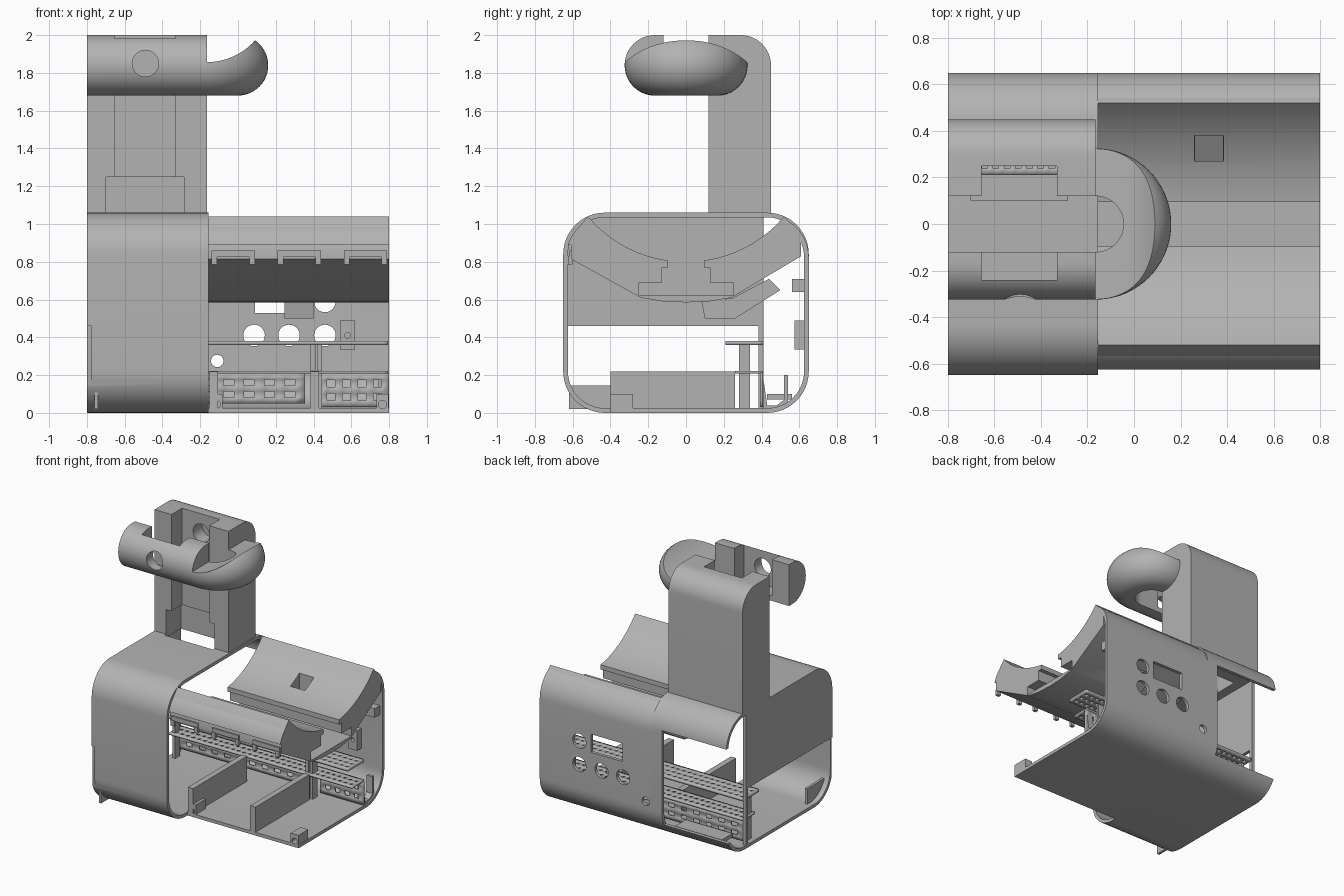
import bpy, bmesh
from math import sin, cos, pi, radians, sqrt
from mathutils import Vector

if "Cube" in bpy.data.objects:
    bpy.data.objects.remove(bpy.data.objects["Cube"], do_unlink=True)

grey = bpy.data.materials.new("plain grey")
grey.use_nodes = True
grey.diffuse_color = (0.45, 0.45, 0.45, 1)
grey.node_tree.nodes["Principled BSDF"].inputs["Base Color"].default_value = grey.diffuse_color


def finish(name, bm):
    bmesh.ops.recalc_face_normals(bm, faces=bm.faces)
    mesh = bpy.data.meshes.new(name)
    bm.to_mesh(mesh)
    bm.free()
    mesh.materials.append(grey)
    ob = bpy.data.objects.new(name, mesh)
    bpy.context.collection.objects.link(ob)
    return ob


def loft(name, rings):
    """Solid through matching closed rings of points, capped at both ends."""
    bm = bmesh.new()
    loops = [[bm.verts.new(p) for p in ring] for ring in rings]
    n = len(loops[0])
    for a, b in zip(loops, loops[1:]):
        for i in range(n):
            j = (i + 1) % n
            bm.faces.new((a[i], a[j], b[j], b[i]))
    bm.faces.new(loops[0])
    bm.faces.new(loops[-1])
    return finish(name, bm)


def prism(name, profile, x0, x1):
    return loft(name, [[(x, y, z) for y, z in profile] for x in (x0, x1)])


def box(name, x0, x1, y0, y1, z0, z1):
    return prism(name, [(y0, z0), (y1, z0), (y1, z1), (y0, z1)], x0, x1)


def rod(name, x, z, r, y0, y1):
    circle = [(x + r * cos(i * pi / 16), z + r * sin(i * pi / 16)) for i in range(32)]
    return loft(name, [[(u, y, v) for u, v in circle] for y in (y0, y1)])


def arc(cy, cz, r, a0, a1, n=12):
    angles = [radians(a0 + (a1 - a0) * i / n) for i in range(n + 1)]
    return [(cy + r * cos(a), cz + r * sin(a)) for a in angles]


def rounded(y0, y1, z0, z1, r):
    return (arc(y1 - r, z0 + r, r, -90, 0) + arc(y1 - r, z1 - r, r, 0, 90)
            + arc(y0 + r, z1 - r, r, 90, 180) + arc(y0 + r, z0 + r, r, 180, 270))


def cut(ob, *cutters):
    for c in cutters:
        mod = ob.modifiers.new("cut", "BOOLEAN")
        mod.operation = "DIFFERENCE"
        mod.solver = "EXACT"
        mod.object = c
        bpy.context.view_layer.objects.active = ob
        bpy.ops.object.modifier_apply(modifier=mod.name)
        bpy.data.objects.remove(c, do_unlink=True)
    return ob


def perforated(name, origin, u, v, nu, nv, thick):
    """Board spanned by u and v with a regular grid of openings."""
    bm = bmesh.new()
    o, u, v = Vector(origin), Vector(u), Vector(v)
    cu, cv = 2 * nu + 1, 2 * nv + 1
    pts = [[bm.verts.new(o + u * (i / cu) + v * (j / cv)) for j in range(cv + 1)]
           for i in range(cu + 1)]
    for i in range(cu):
        for j in range(cv):
            if not (i % 2 and j % 2):
                bm.faces.new((pts[i][j], pts[i + 1][j], pts[i + 1][j + 1], pts[i][j + 1]))
    ob = finish(name, bm)
    mod = ob.modifiers.new("thickness", "SOLIDIFY")
    mod.thickness = thick
    mod.offset = 0
    return ob


# Body shell: full wrap on one side, open front and top on the other
WALL = 0.025
SPLIT = -0.155


def shell(name, x0, x1, y0, y1, top):
    ob = prism(name, rounded(y0, y1, 0, top, 0.22), x0, x1)
    inner = rounded(y0 + WALL, y1 - WALL, WALL, top - WALL, 0.22 - WALL)
    return cut(ob, prism("hollow", inner, x0 - 0.1, x1 + 0.1))


wrap = shell("wrap_shell", -0.8, SPLIT, -0.65, 0.65, 1.06)
cut(wrap,
    box("back_opening", -0.9, -0.25, 0.5, 0.8, 0.12, 0.86),
    box("top_opening", -0.7, -0.285, 0.1, 0.3, 0.9, 1.2),
    box("side_notch", -0.9, -0.775, -0.8, -0.637, 0.04, 0.46))

tray = shell("open_shell", SPLIT, 0.8, -0.635, 0.65, 1.045)
cut(tray,
    box("front_opening", -0.3, 0.9, -0.8, -0.4, -0.1, 0.89),
    box("cradle_opening", -0.3, 0.9, -0.52, 0.52, 0.6, 1.2),
    box("window", 0.09, 0.36, 0.5, 0.8, 0.53, 0.67))
for hx, hz, hr in ((0.085, 0.41, 0.057), (0.27, 0.41, 0.057), (0.46, 0.41, 0.057),
                   (0.46, 0.59, 0.057), (-0.11, 0.275, 0.033)):
    cut(tray, rod("port", hx, hz, hr, 0.5, 0.8))

# Side wall with its post down to the floor
side = [(0.41, 0.01), (0.41, 1.045), (-0.43, 1.045)] + arc(-0.43, 0.84, 0.205, 90, 180)
side += [(-0.635, 0.46), (0.385, 0.46), (0.385, 0.01)]
prism("side_wall", side, -0.8, -0.775)
box("side_sill", -0.76, -0.74, -0.62, -0.4, 0.02, 0.145)

# Curved cradle with a stepped slot along its middle
R = 0.683
cradle_profile = [(-0.57, 0.98), (-0.61, 0.9), (-0.61, 0.815), (-0.24, 0.61), (-0.12, 0.59),
                  (0, 0.585), (0.12, 0.59), (0.24, 0.61), (0.61, 0.83), (0.61, 0.9), (0.57, 0.98)]
cradle_profile += [(0.52 - 1.04 * i / 24, 1.483 - sqrt(R * R - (0.52 - 1.04 * i / 24) ** 2))
                   for i in range(25)]
half = [(0.25, 0.622), (0.25, 0.69), (0.126, 0.69), (0.126, 0.77), (0.095, 0.77), (0.095, 0.95)]
slot = half + [(-y, z) for y, z in reversed(half)]
cradle = prism("cradle", cradle_profile, SPLIT, 0.8)
cut(cradle, prism("slot", slot, -0.3, 0.9),
    box("chute_hole", 0.26, 0.385, 0.27, 0.38, 0.5, 1.1))

# Chute below the cradle
chute = prism("chute", [(0.08, 0.6), (0.1, 0.5), (0.26, 0.5), (0.5, 0.65), (0.44, 0.71),
                        (0.24, 0.605)], 0.245, 0.4)
cut(chute, prism("chute_bore", [(0.12, 0.7), (0.13, 0.52), (0.25, 0.52), (0.42, 0.63),
                                (0.4, 0.8)], 0.262, 0.383))

# Three clips under the front lip
for cx in (-0.025, 0.325, 0.675):
    box("clip_bar", cx - 0.115, cx + 0.115, -0.62, -0.605, 0.825, 0.86)
    for s in (-1, 1):
        box("clip_foot", cx + s * 0.1 - 0.015, cx + s * 0.1 + 0.015, -0.625, -0.6, 0.785, 0.83)

# Upright column
column = prism("column", [(0.12, 1.04), (0.45, 1.04)] + arc(0.29, 1.84, 0.16, 0, 90)
               + [(0.12, 2.0)], -0.8, -0.165)
cut(column,
    box("channel", -0.655, -0.33, 0.0, 0.25, 1.1, 2.2),
    box("foot_recess", -0.7, -0.285, 0.0, 0.3, 0.9, 1.25),
    rod("column_bore", -0.49, 1.85, 0.07, 0.1, 0.36))

# Front arm of the holder
arm = prism("holder_arm", [(-0.12, 2.0)] + arc(-0.165, 1.84, 0.16, 90, 270, 24)
            + [(-0.12, 1.68)], -0.8, -0.165)
cut(arm, box("arm_pocket", -0.655, -0.33, -0.24, 0.0, 1.72, 2.2),
    rod("arm_bore", -0.49, 1.85, 0.07, -0.5, 0.0))

# Rounded bend of the holder, scooped on top
section = [(0.12, 1.68)] + arc(0.165, 1.84, 0.16, -90, 90, 24) + [(0.12, 2.0)]
turns = [radians(-90 + 180 * i / 40) for i in range(41)]
bend = loft("holder_bend", [[(-0.165 + r * cos(a), r * sin(a), z) for r, z in section]
                            for a in turns])
scoop = [(-0.165 + 0.34 * cos(i * pi / 48), 2.197 + 0.34 * sin(i * pi / 48)) for i in range(96)]
cut(bend, loft("scoop", [[(x, y, z) for x, z in scoop] for y in (-0.6, 0.6)]))

# Inner boards, walls and posts
perforated("upper_shelf", (-0.775, 0.21, 0.37), (1.57, 0, 0), (0, 0.2, 0), 32, 3, 0.02)
perforated("lower_shelf", (-0.775, 0.26, 0.215), (1.57, 0, 0), (0, 0.15, 0), 32, 2, 0.015)
perforated("slotted_panel_a", (-0.775, 0.4, 0.05), (1.13, 0, 0), (0, 0, 0.16), 10, 2, 0.015)
perforated("slotted_panel_b", (0.43, 0.4, 0.03), (0.37, 0, 0), (0, 0, 0.18), 4, 2, 0.015)
for wx in (-0.15, 0.385):
    box("floor_wall", wx, wx + 0.045, -0.4, 0.26, 0.02, 0.22)
for px in (-0.76, 0.385, 0.42):
    box("shelf_post", px, px + 0.025, 0.28, 0.34, 0.02, 0.37)
box("low_tray", -0.7, -0.3, 0.43, 0.56, 0.07, 0.1)
prism("back_bracket", [(0.41, 0.02), (0.5, 0.02), (0.54, 0.06), (0.54, 0.2), (0.52, 0.2),
                       (0.52, 0.07), (0.48, 0.04), (0.43, 0.04), (0.41, 0.18)], 0.74, 0.79)

# Screw bosses on the floor edge and mounts on the back wall
for bx in (-0.115, 0.765):
    boss = box("floor_boss", bx - 0.033, bx + 0.033, -0.4, -0.28, 0.005, 0.1)
    cut(boss, rod("boss_bore", bx, 0.045, 0.022, -0.5, -0.32))
mount = box("back_mount", 0.54, 0.62, 0.575, 0.63, 0.335, 0.49)
cut(mount, rod("mount_bore", 0.58, 0.41, 0.015, 0.5, 0.61))
box("upper_mount", 0.7, 0.78, 0.56, 0.63, 0.64, 0.71)

# Keep edges sharp while curved walls stay smooth
for ob in bpy.context.collection.objects:
    if ob.type == "MESH":
        bpy.ops.object.select_all(action="DESELECT")
        ob.select_set(True)
        bpy.context.view_layer.objects.active = ob
        bpy.ops.object.shade_smooth_by_angle(angle=radians(30))
